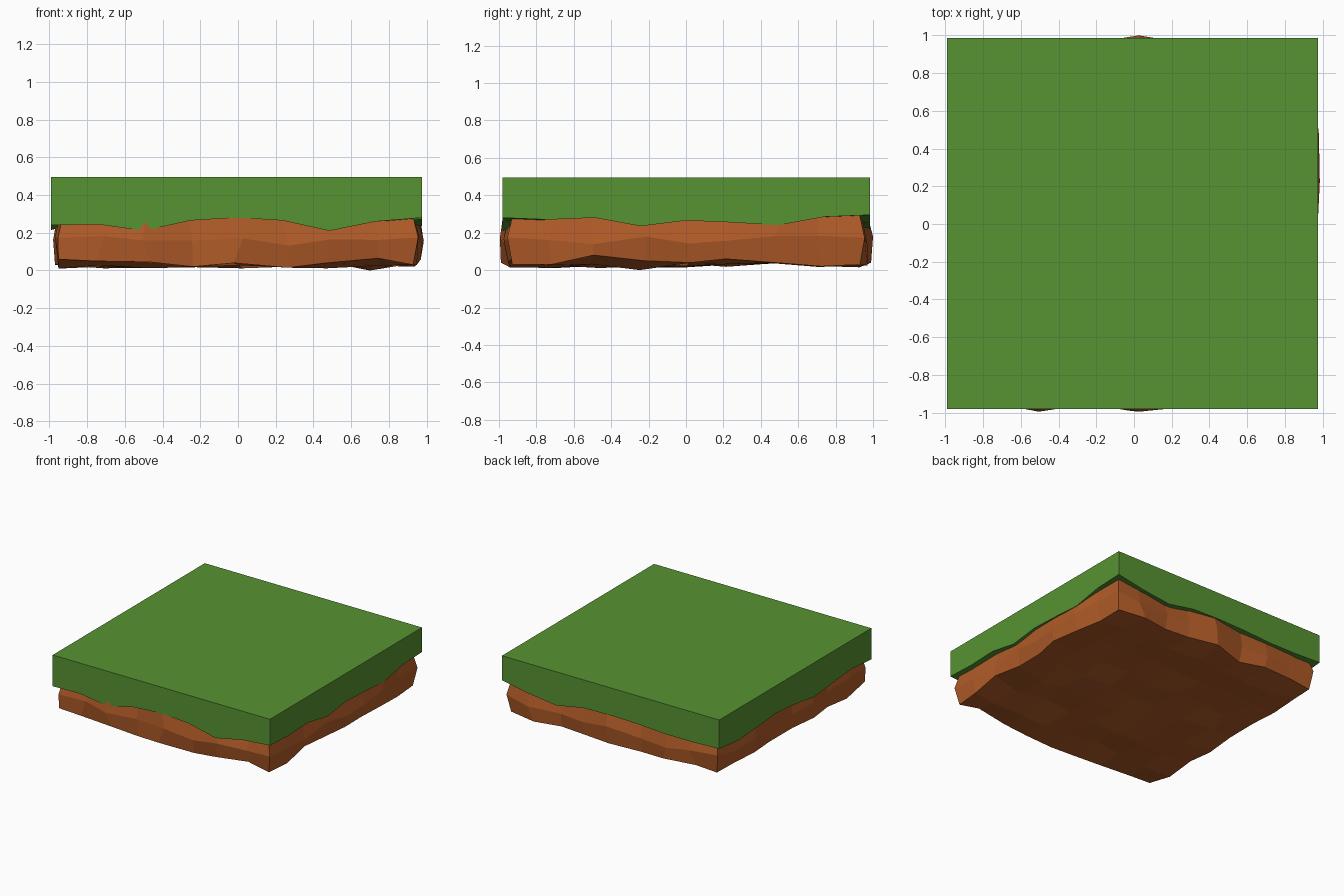
import bpy, bmesh, random

if "Cube" in bpy.data.objects:
    bpy.data.objects.remove(bpy.data.objects["Cube"])
random.seed(4)
N = 8
X0, X1, Y0, Y1 = -0.99, 0.975, -0.98, 0.985


def finish(bm, name, color):
    bmesh.ops.recalc_face_normals(bm, faces=bm.faces)
    me = bpy.data.meshes.new(name)
    bm.to_mesh(me)
    bm.free()
    ob = bpy.data.objects.new(name, me)
    bpy.context.collection.objects.link(ob)
    mat = bpy.data.materials.new(name)
    mat.diffuse_color = color
    mat.use_nodes = True
    mat.node_tree.nodes["Principled BSDF"].inputs["Base Color"].default_value = mat.diffuse_color
    me.materials.append(mat)
    return ob


def base_grid():
    """Square grid plus the integer cell position of every vertex."""
    bm = bmesh.new()
    bmesh.ops.create_grid(bm, x_segments=N, y_segments=N, size=1)
    ids = {v: (round((v.co.x + 1) * N / 2), round((v.co.y + 1) * N / 2)) for v in bm.verts}
    return bm, ids


def extrude_rim(bm, ids, place):
    """Extrude the open rim upwards; place(i, j) gives each new position."""
    rim = [e for e in bm.edges if e.is_boundary]
    pos = {tuple(round(c, 6) for c in v.co): ids[v] for e in rim for v in e.verts}
    new = bmesh.ops.extrude_edge_only(bm, edges=rim)["geom"]
    for v in [g for g in new if isinstance(g, bmesh.types.BMVert)]:
        ids[v] = pos[tuple(round(c, 6) for c in v.co)]
    for v in [g for g in new if isinstance(g, bmesh.types.BMVert)]:
        v.co = place(*ids[v])


def cap(bm):
    bmesh.ops.holes_fill(bm, edges=[e for e in bm.edges if e.is_boundary], sides=0)


def on_side(i, j, front, right, back, left, default):
    if j == 0: return front[i]
    if i == N: return right[j]
    if j == N: return back[i]
    if i == 0: return left[j]
    return default


def grid_xy(i, j):
    return X0 + (X1 - X0) * i / N, Y0 + (Y1 - Y0) * j / N


# grass: clean slab with a wavy lower edge
g_front = [.24, .245, .21, .265, .28, .265, .21, .26, .28]
g_right = [.28, .27, .28, .235, .265, .255, .24, .285, .295]
g_back = [.26, .25, .25, .265, .27, .265, .22, .25, .295]
g_left = [.24, .26, .24, .215, .25, .27, .25, .235, .26]
bm, ids = base_grid()
for v, (i, j) in ids.items():
    v.co = (*grid_xy(i, j), on_side(i, j, g_front, g_right, g_back, g_left, 0.28))
extrude_rim(bm, ids, lambda i, j: (*grid_xy(i, j), 0.495))
cap(bm)
finish(bm, "grass_top", (0.095, 0.29, 0.032, 1))

# dirt: rough faceted slab, bulging unevenly around its sides
b_front = [.06, .05, .045, .02, .04, .015, .04, .065, .03]
b_right = [.03, .03, .08, .05, .04, .06, .04, .02, .03]
b_back = [.03, .045, .035, .015, .04, .03, .03, .025, .03]
b_left = [.06, .01, .035, .03, .04, .03, .035, .04, .03]
m_front = [.955, .955, .995, .955, .995, .97, .975, .945, .955]
m_right = [.955, .955, .95, .96, .975, .985, .98, .955, .955]
m_back = [.955, .96, .97, .955, 1.0, .96, .95, .97, .955]
m_left = [.955, .97, .96, .98, .955, .97, .98, .955, .955]


def ring(i, j, mid, inset, z):
    x, y = -1 + 2 * i / N, -1 + 2 * j / N
    r = on_side(i, j, m_front, m_right, m_back, m_left, 1) - inset
    x = x * r if i in (0, N) else x * .97 + random.uniform(-.03, .03)
    y = y * r if j in (0, N) else y * .97 + random.uniform(-.03, .03)
    if mid: z += random.uniform(-.03, .03)
    return x, y, z


bm, ids = base_grid()
for v, (i, j) in ids.items():
    z = on_side(i, j, b_front, b_right, b_back, b_left, random.uniform(.01, .045))
    v.co = ring(i, j, False, random.uniform(0, .03), z)
extrude_rim(bm, ids, lambda i, j: ring(i, j, True, 0, .155))
extrude_rim(bm, ids, lambda i, j: ring(i, j, False, random.uniform(.02, .04), .32))
cap(bm)
# lowest bump below the slab
for v in bm.verts:
    if ids.get(v) == (7, 3) and v.co.z < .1:
        v.co.z = 0.0
finish(bm, "dirt_base", (0.44, 0.105, 0.021, 1))
